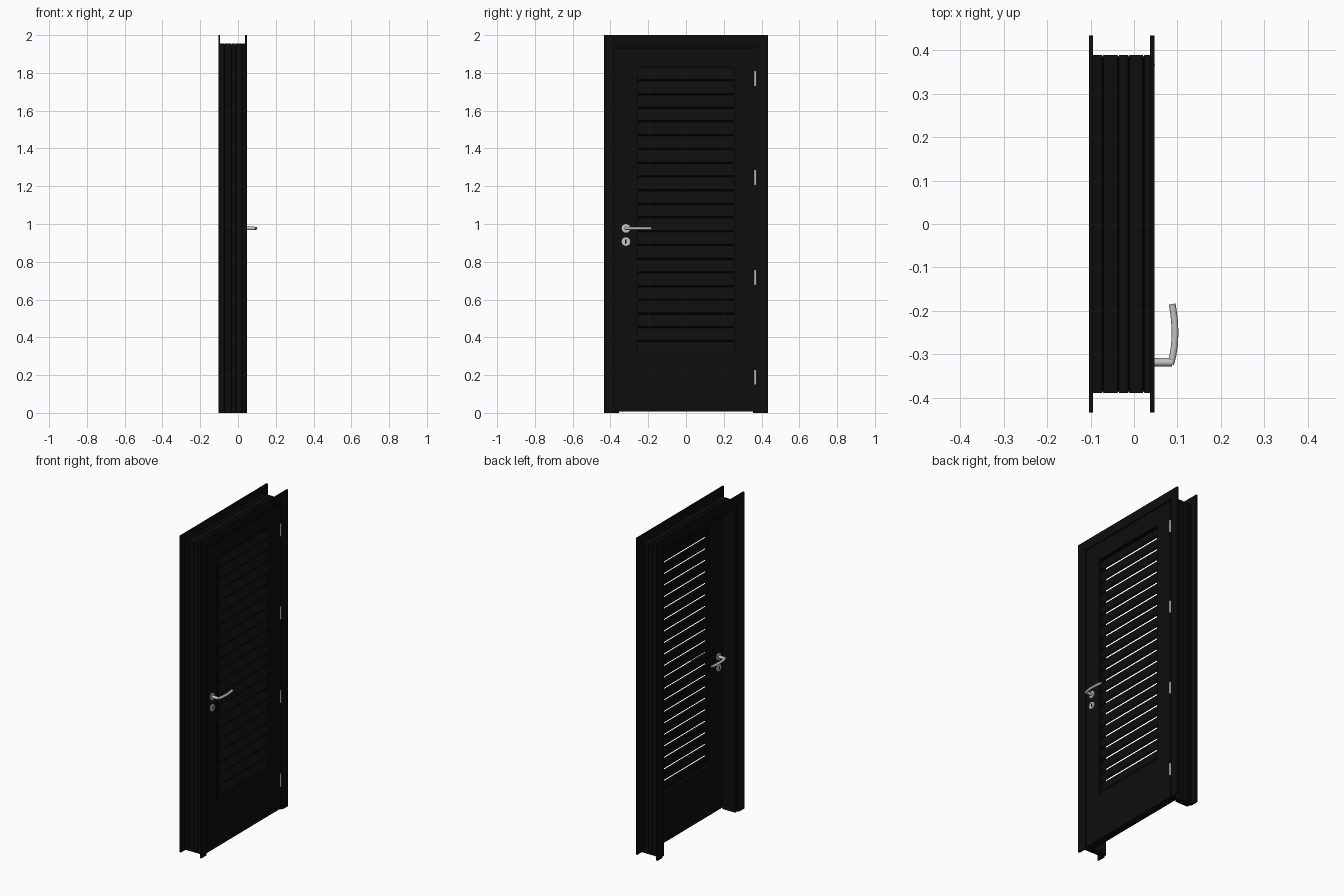
import bpy, bmesh, math
from mathutils import Vector

if "Cube" in bpy.data.objects:
    bpy.data.objects.remove(bpy.data.objects["Cube"])


def material(name, r, g, b):
    m = bpy.data.materials.new(name)
    m.diffuse_color = (r, g, b, 1)
    m.use_nodes = True
    m.node_tree.nodes["Principled BSDF"].inputs["Base Color"].default_value = m.diffuse_color
    return m


BLACK = material("black paint", 0.004, 0.004, 0.004)
STEEL = material("brushed steel", 0.55, 0.55, 0.55)

HALF_W, TOP = 0.434, 2.0            # outer size of the casing
BACK, FACE = -0.004, 0.041          # the two faces of the door leaf
MID = (BACK + FACE) / 2


def make(name, bm, mat):
    bmesh.ops.recalc_face_normals(bm, faces=bm.faces)
    me = bpy.data.meshes.new(name)
    bm.to_mesh(me)
    bm.free()
    me.materials.append(mat)
    ob = bpy.data.objects.new(name, me)
    bpy.context.collection.objects.link(ob)
    return ob


def smooth(ob):
    bpy.ops.object.select_all(action='DESELECT')
    ob.select_set(True)
    bpy.context.view_layer.objects.active = ob
    bpy.ops.object.shade_smooth_by_angle(angle=math.radians(40))


def box(name, x0, x1, y0, y1, z0, z1, mat=BLACK):
    bm = bmesh.new()
    bmesh.ops.create_cube(bm, size=1)
    for v in bm.verts:
        v.co = ((x0 + x1) / 2 + v.co.x * (x1 - x0),
                (y0 + y1) / 2 + v.co.y * (y1 - y0),
                (z0 + z1) / 2 + v.co.z * (z1 - z0))
    return make(name, bm, mat)


def skin(name, rings, mat, closed=False):
    """Join equal rings of points into a solid, or a loop when closed."""
    bm = bmesh.new()
    rows = [[bm.verts.new(p) for p in ring] for ring in rings]
    n = len(rows[0])
    pairs = list(zip(rows, rows[1:])) + ([(rows[-1], rows[0])] if closed else [])
    for a, b in pairs:
        for i in range(n):
            j = (i + 1) % n
            bm.faces.new((a[i], a[j], b[j], b[i]))
    if not closed:
        bm.faces.new(rows[0])
        bm.faces.new(rows[-1])
    return make(name, bm, mat)


def u_frame(name, profile):
    """Sweep an (x, inset) profile up one side, over the top and down."""
    return skin(name, [
        [(x, -HALF_W + d, 0) for x, d in profile],
        [(x, -HALF_W + d, TOP - d) for x, d in profile],
        [(x, HALF_W - d, TOP - d) for x, d in profile],
        [(x, HALF_W - d, 0) for x, d in profile]], BLACK)


def tube(name, path, radius, mat, sides=16):
    pts = [Vector(p) for p in path]
    rings = []
    for i, p in enumerate(pts):
        t = (pts[min(i + 1, len(pts) - 1)] - pts[max(i - 1, 0)]).normalized()
        up = Vector((0, 1, 0)) if abs(t.z) > 0.9 else Vector((0, 0, 1))
        u = t.cross(up).normalized()
        w = u.cross(t)
        rings.append([p + radius * (math.cos(a) * u + math.sin(a) * w)
                      for a in (k * math.tau / sides for k in range(sides))])
    ob = skin(name, rings, mat)
    smooth(ob)
    return ob


# Casings on both faces of the wall, inner edge eased
u_frame("front_casing", [(0.037, 0), (0.047, 0), (0.047, 0.05),
                         (0.043, 0.058), (0.037, 0.058)])
u_frame("back_casing", [(-0.094, 0), (-0.104, 0), (-0.104, 0.05),
                        (-0.100, 0.058), (-0.094, 0.058)])

# Jamb with shallow outer grooves and a door stop
outer = [(-0.094, 0.045)]
for gx in (-0.072, -0.036, -0.012, 0.022):
    outer += [(gx - 0.002, 0.045), (gx, 0.049), (gx + 0.002, 0.045)]
outer += [(0.037, 0.045), (0.037, 0.065), (-0.007, 0.065),
          (-0.007, 0.078), (-0.094, 0.078)]
u_frame("jamb", outer)

# Door leaf: stiles and rails around the louvre opening
LW, LB, LT = 0.367, 0.008, 1.933
PW, PB, PT = 0.262, 0.31, 1.835
for tag, s in (("latch", -1), ("hinge", 1)):
    y0, y1 = sorted((s * PW, s * LW))
    box(tag + "_stile", BACK, FACE, y0, y1, LB, LT)
box("bottom_rail", BACK, FACE, -PW, PW, LB, PB)
box("top_rail", BACK, FACE, -PW, PW, PT, LT)

# Slim moulding round the opening on each face
for tag, x0, x1 in (("front", FACE - 0.012, FACE + 0.003),
                    ("back", BACK - 0.003, BACK + 0.012)):
    def loop(x, m):
        return [(x, -PW + m, PB + m), (x, PW - m, PB + m),
                (x, PW - m, PT - m), (x, -PW + m, PT - m)]
    skin(tag + "_panel_moulding",
         [loop(x0, -0.004), loop(x1, -0.004), loop(x1, 0.008), loop(x0, 0.008)],
         BLACK, closed=True)

# Overlapping louvre slats, lower edge outwards
SLATS = 21
pitch = (PT - PB) / SLATS
for i in range(SLATS):
    z = PB + (i + 0.5) * pitch
    hi, lo = min(z + 0.045, PT), max(z - 0.042, PB)
    prof = [(BACK + 0.003, hi - 0.008), (BACK + 0.010, hi),
            (FACE - 0.003, lo + 0.008), (FACE - 0.010, lo)]
    skin("louvre_slat", [[(x, y, zz) for x, zz in prof] for y in (-PW, PW)], BLACK)

# Hinge barrels
for z in (0.188, 0.717, 1.246, 1.77):
    tube("hinge", [(0.041, 0.366, z - 0.039), (0.041, 0.366, z + 0.039)],
         0.007, STEEL, 12)

# Handle, roses and keyhole on both faces
HY, HZ, KZ = -0.318, 0.977, 0.907
for tag, s in (("front", 1), ("back", -1)):
    def at(d, y, z):
        return (MID + s * ((FACE - MID) + d), y, z)
    tube(tag + "_handle_rose", [at(-0.002, HY, HZ), at(0.006, HY, HZ)], 0.023, STEEL)
    tube(tag + "_key_rose", [at(-0.002, HY, KZ), at(0.006, HY, KZ)], 0.023, STEEL)
    a, b = at(0.005, 0, 0)[0], at(0.0068, 0, 0)[0]
    box(tag + "_keyhole", min(a, b), max(a, b), HY - 0.004, HY + 0.004,
        KZ - 0.010, KZ + 0.010, BLACK)
    tube(tag + "_handle_neck", [at(0, HY, HZ), at(0.046, HY, HZ)], 0.0095, STEEL)
    lever = [(0.043, -0.322), (0.048, -0.305), (0.052, -0.28), (0.0535, -0.25),
             (0.052, -0.22), (0.047, -0.184)]
    tube(tag + "_handle_lever", [at(d, y, HZ) for d, y in lever], 0.0078, STEEL)
